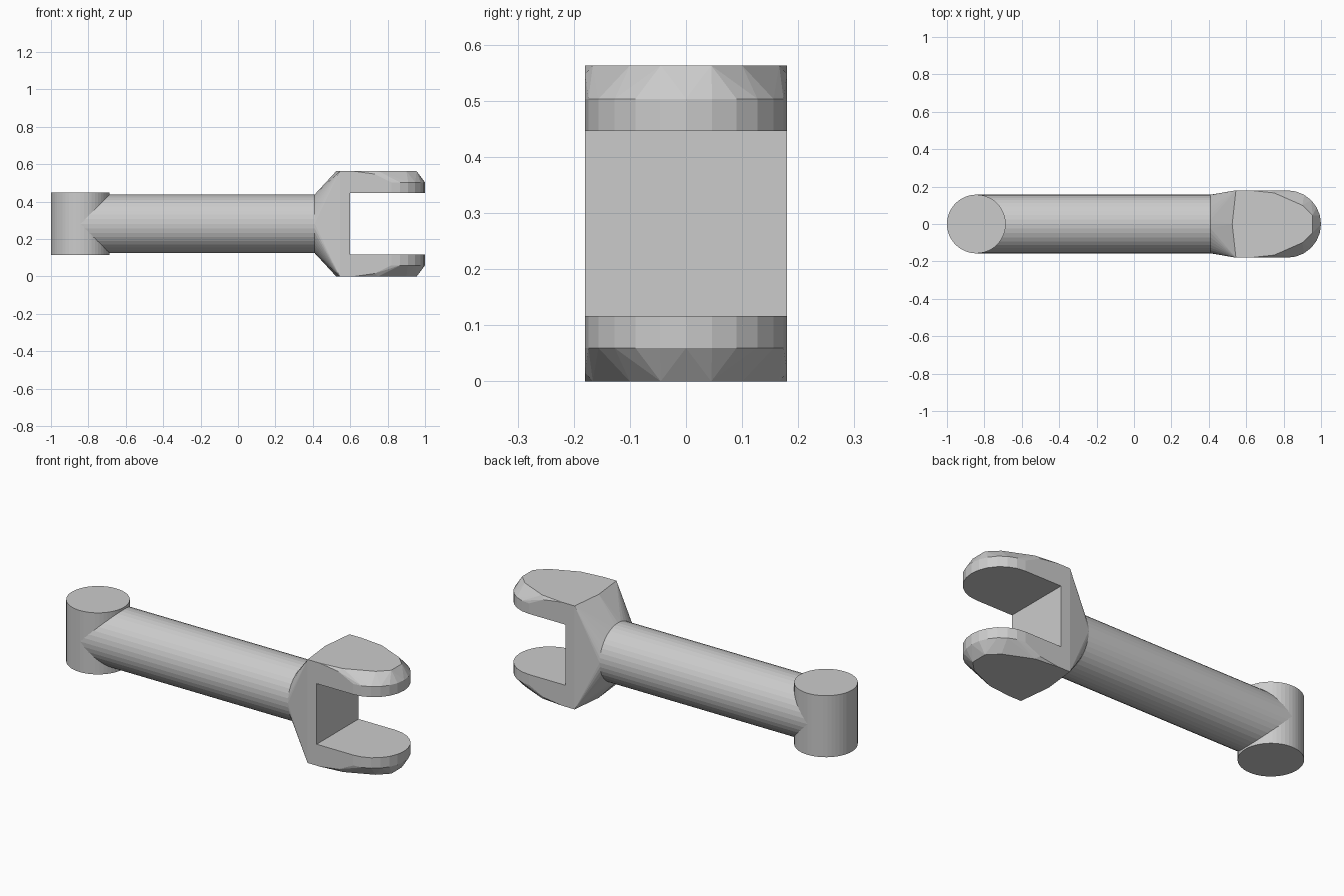
import bpy, bmesh
from math import pi, sin, cos

if "Cube" in bpy.data.objects:
    bpy.data.objects.remove(bpy.data.objects["Cube"])

MID = 0.2815      # height of the centre axis
HALF_W = 0.18     # fork half width
ROD_R = 0.157


def cylinder(name, location, depth, rotation=(0, 0, 0), sides=40):
    bpy.ops.mesh.primitive_cylinder_add(vertices=sides, radius=ROD_R, depth=depth,
                                        location=location, rotation=rotation)
    bpy.context.object.name = name
    return bpy.context.object


# upright pin at the left end
cylinder("pivot_barrel", (-0.843, 0, MID + 0.001), 0.335, sides=48)

# round shaft running into the barrel
cylinder("shaft", ((-0.843 + 0.415) / 2, 0, MID), 0.843 + 0.415, (0, pi / 2, 0))

# fork body: convex shell from the shaft collar to the rounded, chamfered tip
points = [(0.41, ROD_R * cos(i * pi / 20), ROD_R * sin(i * pi / 20)) for i in range(40)]
for s in (-1, 1):
    for t in (-1, 1):
        points.append((0.545, t * HALF_W, s * MID))
        points.append((0.73, t * HALF_W, s * 0.266))
        for x, y in ((0.62, 0.18), (0.75, 0.166), (0.90, 0.10), (0.955, 0.045)):
            points.append((x, t * y, s * MID))
    points.append((0.525, 0, s * MID))
    for i in range(13):
        a = -pi / 2 + pi * i / 12
        x, y = 0.82 + HALF_W * cos(a), HALF_W * sin(a)
        points.append((x, y, s * 0.222))
        points.append((x, y, s * 0.16))

bm = bmesh.new()
for p in points:
    bm.verts.new(p)
res = bmesh.ops.convex_hull(bm, input=bm.verts[:])
bmesh.ops.delete(bm, geom=[v for v in bm.verts if not v.link_faces], context='VERTS')
bmesh.ops.dissolve_limit(bm, angle_limit=0.01, verts=bm.verts[:], edges=bm.edges[:])
bmesh.ops.recalc_face_normals(bm, faces=bm.faces[:])
mesh = bpy.data.meshes.new("fork")
bm.to_mesh(mesh)
bm.free()
fork = bpy.data.objects.new("fork", mesh)
fork.location.z = MID
bpy.context.collection.objects.link(fork)

# slot between the two fork arms
bpy.ops.mesh.primitive_cube_add(size=1, location=(0.9, 0, MID))
cutter = bpy.context.object
cutter.name = "slot_cutter"
cutter.scale = (0.6, 1, 0.33)
cutter.hide_render = True
mod = fork.modifiers.new("slot", 'BOOLEAN')
mod.operation = 'DIFFERENCE'
mod.solver = 'EXACT'
mod.object = cutter
bpy.context.view_layer.objects.active = fork
bpy.ops.object.modifier_apply(modifier="slot")
bpy.data.objects.remove(cutter)
